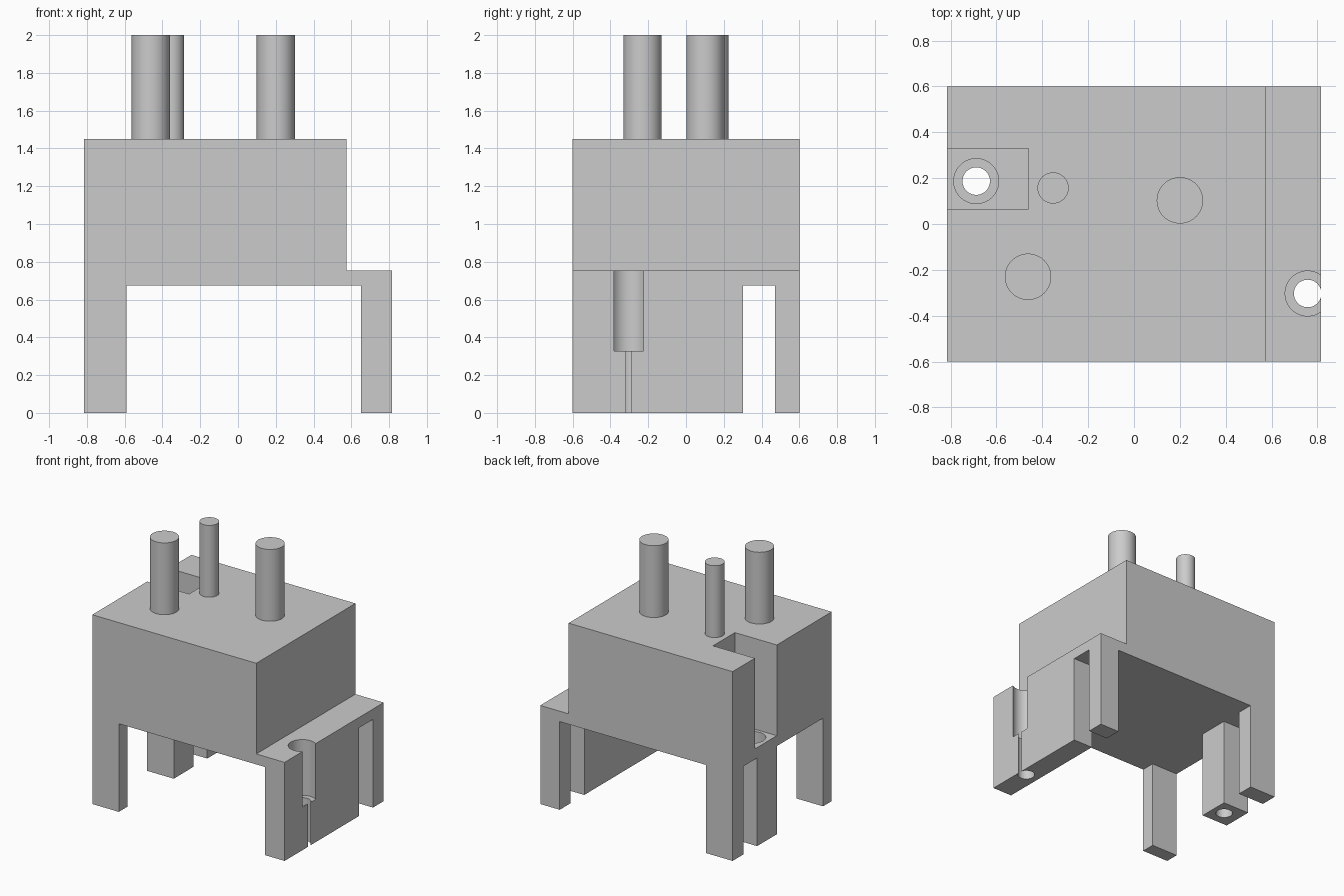
import bpy, bmesh

cube = bpy.data.objects.get("Cube")
if cube:
    bpy.data.objects.remove(cube, do_unlink=True)

GREY = (0.6, 0.6, 0.6, 1)
mat = bpy.data.materials.new("plain grey")
mat.use_nodes = True
mat.diffuse_color = GREY
mat.node_tree.nodes["Principled BSDF"].inputs["Base Color"].default_value = GREY

X, Y = 0.815, 0.6          # half length and half depth
UNDER, SHELF, TOP = 0.675, 0.755, 1.45


def make(name, bm):
    bmesh.ops.recalc_face_normals(bm, faces=bm.faces)
    mesh = bpy.data.meshes.new(name)
    bm.to_mesh(mesh)
    bm.free()
    mesh.materials.append(mat)
    ob = bpy.data.objects.new(name, mesh)
    bpy.context.collection.objects.link(ob)
    return ob


def box(name, x0, x1, y0, y1, z0, z1):
    bm = bmesh.new()
    bmesh.ops.create_cube(bm, size=1)
    for v in bm.verts:
        v.co = [a if c < 0 else b for c, a, b in zip(v.co, (x0, y0, z0), (x1, y1, z1))]
    return make(name, bm)


def cylinder(name, x, y, r, z0, z1):
    bm = bmesh.new()
    bmesh.ops.create_cone(bm, cap_ends=True, segments=64, radius1=r, radius2=r, depth=z1 - z0)
    bmesh.ops.translate(bm, verts=bm.verts, vec=(x, y, (z0 + z1) / 2))
    return make(name, bm)


def select(ob):
    bpy.ops.object.select_all(action='DESELECT')
    ob.select_set(True)
    bpy.context.view_layer.objects.active = ob


def cut(ob, tool):
    select(ob)
    mod = ob.modifiers.new("cut", 'BOOLEAN')
    mod.operation, mod.solver, mod.object = 'DIFFERENCE', 'EXACT', tool
    bpy.ops.object.modifier_apply(modifier=mod.name)
    bpy.data.objects.remove(tool, do_unlink=True)


# Housing: stepped bridge profile extruded from front to back
profile = [(-X, 0), (-0.59, 0), (-0.59, UNDER), (0.65, UNDER), (0.65, 0), (X, 0),
           (X, SHELF), (0.575, SHELF), (0.575, TOP), (-X, TOP)]
bm = bmesh.new()
face = bm.faces.new([bm.verts.new((x, -Y, z)) for x, z in profile])
ext = bmesh.ops.extrude_face_region(bm, geom=[face])["geom"]
bmesh.ops.translate(bm, verts=[g for g in ext if isinstance(g, bmesh.types.BMVert)], vec=(0, 2 * Y, 0))
housing = make("housing", bm)

# Gaps between the legs, and the tall slot in the side
cut(housing, box("rear_gap", -1, 1, 0.303, 0.47, -0.1, UNDER))
cut(housing, box("side_gap", -1, -0.5, -0.495, 0.065, -0.1, UNDER))
cut(housing, box("side_slot", -1, -0.46, 0.065, 0.33, SHELF, 1.6))

# Counterbored screw holes
for x, y in ((-0.688, 0.187), (0.757, -0.303)):
    cut(housing, cylinder("screw_hole", x, y, 0.06, -0.1, 0.6))
    cut(housing, cylinder("counterbore", x, y, 0.098, 0.328, 0.9 if x < 0 else 1))

# Contact pins
pins = [cylinder(name, x, y, r, TOP, 2) for name, x, y, r in (
    ("left_pin", -0.462, -0.23, 0.101), ("right_pin", 0.2, 0.103, 0.101),
    ("small_pin", -0.353, 0.157, 0.068))]

for ob in [housing] + pins:
    select(ob)
    bpy.ops.object.shade_smooth_by_angle(angle=0.6)
